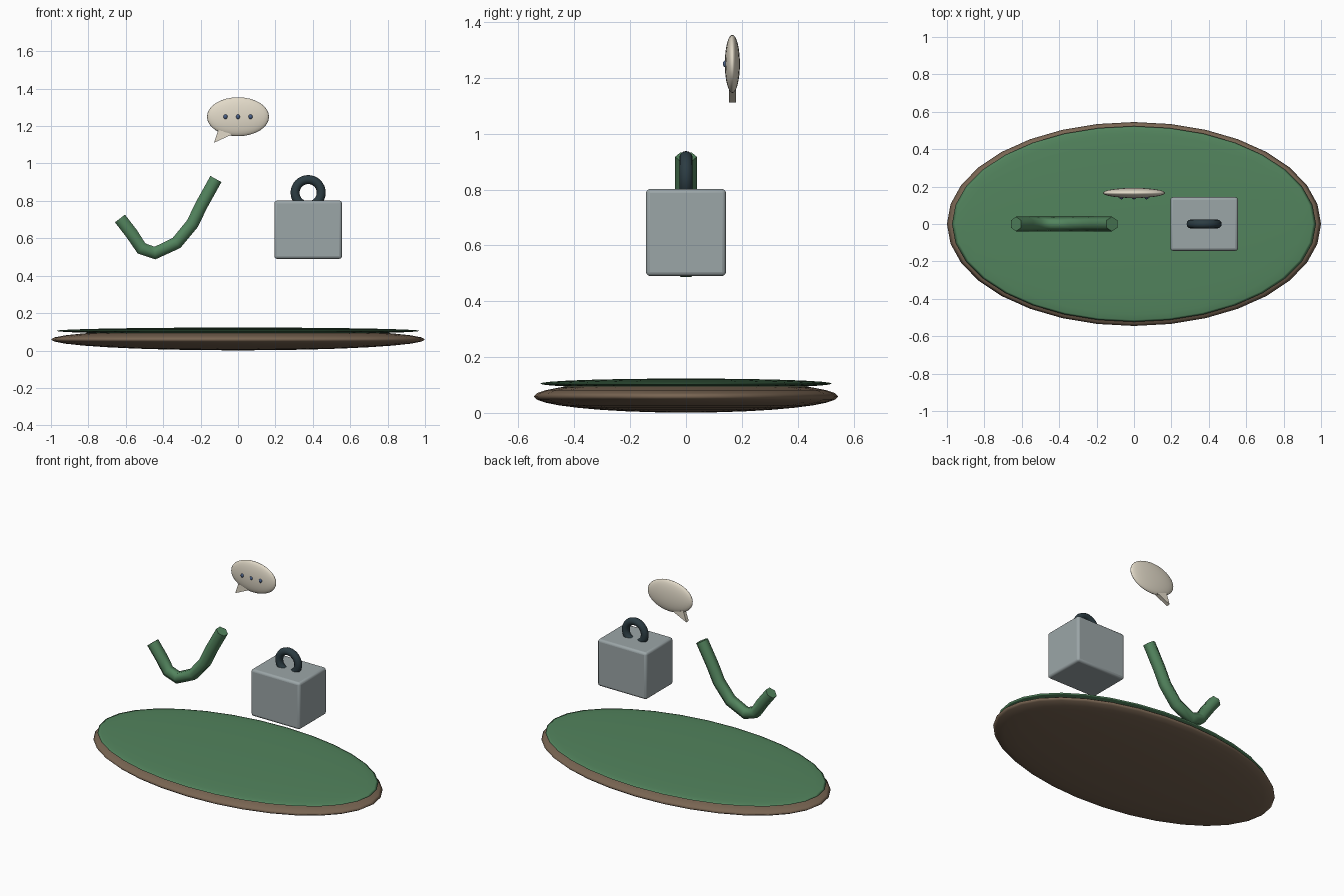
import bpy, bmesh, math
from mathutils import Vector

if "Cube" in bpy.data.objects:
    bpy.data.objects.remove(bpy.data.objects["Cube"])


def material(name, rgb):
    m = bpy.data.materials.new(name)
    m.diffuse_color = (*rgb, 1)
    m.use_nodes = True
    m.node_tree.nodes["Principled BSDF"].inputs["Base Color"].default_value = m.diffuse_color
    return m


GREEN = material("green", (0.085, 0.23, 0.11))
BROWN = material("brown", (0.19, 0.13, 0.085))
STEEL = material("steel", (0.33, 0.38, 0.39))
DARK = material("dark", (0.025, 0.045, 0.055))
CREAM = material("cream", (0.76, 0.70, 0.58))
BLUE = material("blue", (0.07, 0.12, 0.25))


def finish(name, mat, angle=40):
    ob = bpy.context.object
    ob.name = name
    ob.data.materials.append(mat)
    bpy.ops.object.transform_apply(location=False, rotation=True, scale=True)
    bpy.ops.object.shade_smooth_by_angle(angle=math.radians(angle))
    return ob


def ellipsoid(name, loc, radii, mat, seg=32, rings=16):
    bpy.ops.mesh.primitive_uv_sphere_add(segments=seg, ring_count=rings, radius=1, location=loc)
    bpy.context.object.scale = radii
    return finish(name, mat, 180)


def from_bmesh(name, bm, mat, angle):
    bmesh.ops.recalc_face_normals(bm, faces=bm.faces)
    me = bpy.data.meshes.new(name)
    bm.to_mesh(me)
    bm.free()
    ob = bpy.data.objects.new(name, me)
    bpy.context.collection.objects.link(ob)
    bpy.ops.object.select_all(action='DESELECT')
    ob.select_set(True)
    bpy.context.view_layer.objects.active = ob
    return finish(name, mat, angle)


# Ground disc: earth with a grass layer
ellipsoid("earth_base", (0, 0, 0.059), (1.0, 0.545, 0.058), BROWN)
ellipsoid("grass_top", (0, 0, 0.105), (0.973, 0.523, 0.018), GREEN)

# Padlock body and shackle
bpy.ops.mesh.primitive_cube_add(size=1, location=(0.375, 0, 0.646))
bpy.context.object.scale = (0.362, 0.287, 0.312)
body = finish("lock_body", STEEL)
bev = body.modifiers.new("bevel", 'BEVEL')
bev.width = 0.015
bev.segments = 3
bpy.ops.mesh.primitive_torus_add(major_radius=0.07, minor_radius=0.024, major_segments=32,
                                 minor_segments=12, location=(0.375, 0, 0.844),
                                 rotation=(math.pi / 2, 0, 0))
finish("lock_shackle", DARK, 180)

# Check mark: hexagonal tube along a bent path
path = [Vector((x, 0, z)) for x, z in [
    (-0.631, 0.706), (-0.567, 0.623), (-0.516, 0.546), (-0.444, 0.521),
    (-0.329, 0.575), (-0.243, 0.679), (-0.198, 0.773), (-0.118, 0.917)]]
bm = bmesh.new()
rings = []
for i, p in enumerate(path):
    a = (p - path[max(i - 1, 0)]).normalized()
    b = (path[min(i + 1, len(path) - 1)] - p).normalized()
    t = (a + b).normalized()
    n = Vector((-t.z, 0, t.x))
    rings.append([bm.verts.new(p + 0.039 * (Vector((0, math.cos(k * math.pi / 3), 0))
                                            + n * math.sin(k * math.pi / 3))) for k in range(6)])
for r, s in zip(rings, rings[1:]):
    for k in range(6):
        j = (k + 1) % 6
        bm.faces.new((r[k], r[j], s[j], s[k]))
bm.faces.new(rings[0])
bm.faces.new(rings[-1])
from_bmesh("check_mark", bm, GREEN, 65)

# Speech bubble with tail and three dots
ellipsoid("speech_bubble", (0, 0.166, 1.25), (0.166, 0.027, 0.104), CREAM)
bm = bmesh.new()
tail = bm.faces.new([bm.verts.new((x, 0.154, z)) for x, z in
                     [(-0.128, 1.111), (-0.03, 1.156), (-0.105, 1.18)]])
ext = bmesh.ops.extrude_face_region(bm, geom=[tail])
bmesh.ops.translate(bm, vec=(0, 0.025, 0),
                    verts=[v for v in ext["geom"] if isinstance(v, bmesh.types.BMVert)])
from_bmesh("speech_tail", bm, CREAM, 30)
for i in (-1, 0, 1):
    ellipsoid(f"speech_dot_{i + 2}", (i * 0.067, 0.143, 1.25), (0.011, 0.011, 0.013), BLUE, 16, 8)
